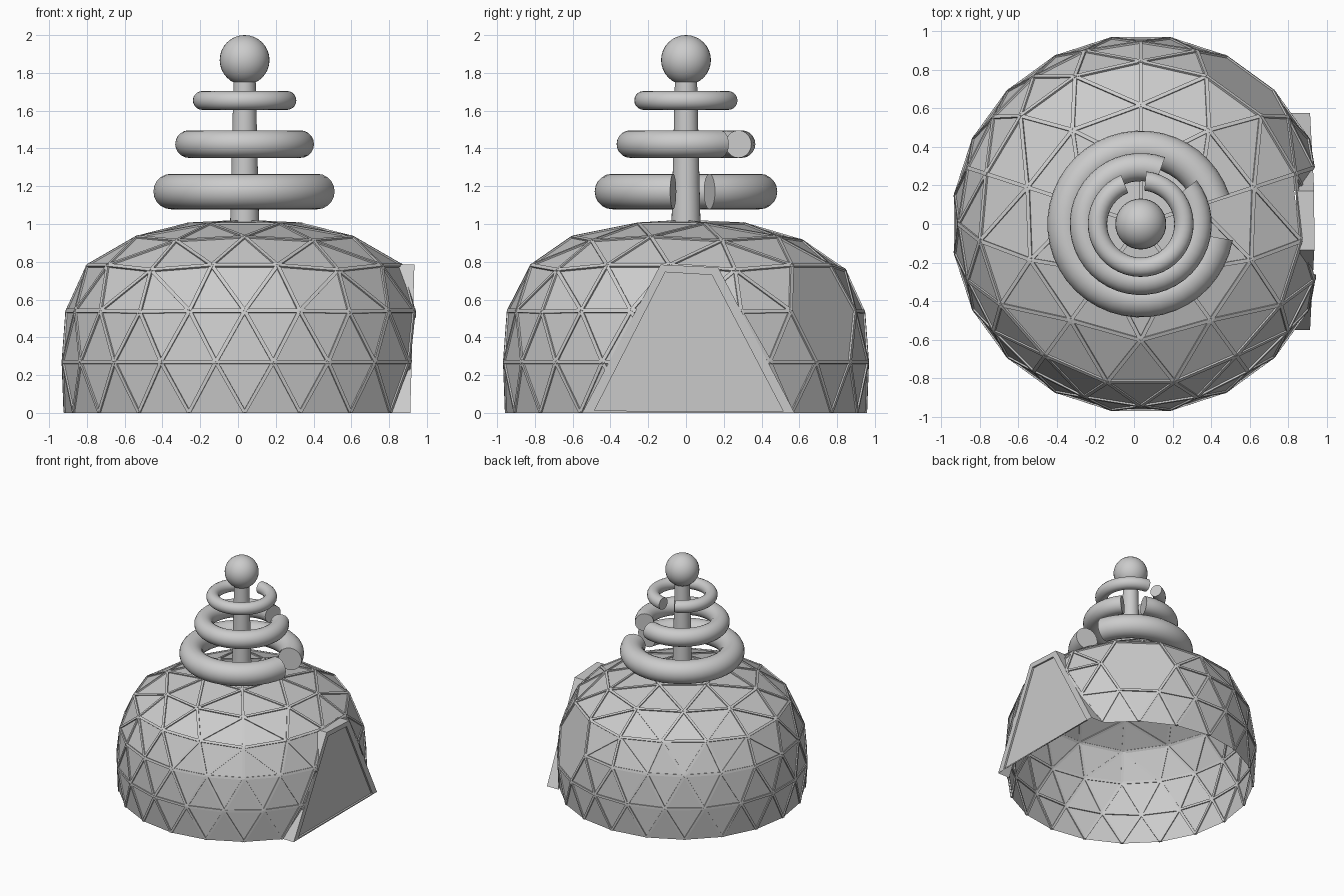
import bpy, bmesh, math
from mathutils import Vector

if "Cube" in bpy.data.objects:
    bpy.data.objects.remove(bpy.data.objects["Cube"])

CX = 0.035  # dome and spire axis


def polar(r, deg, z):
    a = math.radians(deg)
    return Vector((CX + r * math.cos(a), r * math.sin(a), z))


def finish(bm, name, smooth=False):
    bmesh.ops.recalc_face_normals(bm, faces=bm.faces)
    me = bpy.data.meshes.new(name)
    bm.to_mesh(me)
    bm.free()
    ob = bpy.data.objects.new(name, me)
    bpy.context.collection.objects.link(ob)
    if smooth:
        bpy.ops.object.select_all(action='DESELECT')
        bpy.context.view_layer.objects.active = ob
        ob.select_set(True)
        bpy.ops.object.shade_smooth_by_angle(angle=math.radians(40))
    return ob


# Door outline as (y, z), outer frame and inner panel
DOOR_OUT = [(-0.55, 0.0), (-0.135, 0.785), (0.17, 0.77), (0.575, 0.0)]
DOOR_IN = [(-0.485, 0.012), (-0.11, 0.745), (0.137, 0.73), (0.515, 0.008)]


def cut_doorway(bm):
    """Slice along the three upper door edges and delete what lies inside."""
    planes = []
    for (y0, z0), (y1, z1) in zip(DOOR_OUT, DOOR_OUT[1:]):
        planes.append((Vector((0, y0, z0)), Vector((0, z0 - z1, y1 - y0)).normalized()))
    for co, no in planes:
        near = [f for f in bm.faces if all(v.co.x > 0.45 and abs(v.co.y) < 0.85 for v in f.verts)]
        geom = set(near)
        for f in near:
            geom.update(f.edges)
            geom.update(f.verts)
        bmesh.ops.bisect_plane(bm, geom=list(geom), plane_co=co, plane_no=no, dist=1e-5)
    inside = [f for f in bm.faces if f.calc_center_median().x > 0.5 and
              all((f.calc_center_median() - co).dot(no) < 0 for co, no in planes)]
    bmesh.ops.delete(bm, geom=inside, context='FACES')


# Geodesic shell: five-fold cap, ring k holds 5k points (main ridge / between)
bm = bmesh.new()
CAP = {1: ((0.31, 1.0), (0.31, 1.0)), 2: ((0.615, 0.91), (0.60, 0.93)),
       3: ((0.84, 0.755), (0.835, 0.78)), 4: ((0.94, 0.535), (0.94, 0.54))}
rings = {0: [bm.verts.new((CX, 0, 1.015))]}
for k, (main, between) in CAP.items():
    rings[k] = []
    for i in range(5 * k):
        r, z = main if i % k == 0 else between
        rings[k].append(bm.verts.new(polar(r, 90 + 72 * i / k, z)))


def ring(k, i):
    return rings[k][i % len(rings[k])]


for k in range(1, 5):
    for s in range(5):
        for j in range(k):
            o, n = s * k + j, s * (k - 1) + j
            bm.faces.new((ring(k, o), ring(k, o + 1), ring(k - 1, n)))
            if j < k - 1:
                bm.faces.new((ring(k - 1, n), ring(k, o + 1), ring(k - 1, n + 1)))
# Two lower belts of triangles
rings[5] = [bm.verts.new(polar(0.972, 99 + 18 * i, 0.27)) for i in range(20)]
rings[6] = [bm.verts.new(polar(0.95, 90 + 18 * i, 0)) for i in range(20)]
for i in range(20):
    for k in (4, 6):
        bm.faces.new((ring(k, i), ring(k, i + 1), ring(5, i)))
        bm.faces.new((ring(5, i), ring(5, i + 1), ring(k, i + 1)))
# Hexagonal window at 54 degrees
bmesh.ops.dissolve_verts(bm, verts=[rings[4][18]])
bmesh.ops.recalc_face_normals(bm, faces=bm.faces)
bm.normal_update()

# Struts along all shell edges except the ground ring
sb = bmesh.new()
W, OUT, IN = 0.010, 0.008, 0.010
for e in bm.edges:
    if len(e.link_faces) < 2:
        continue
    a, b = (v.co for v in e.verts)
    n = (e.link_faces[0].normal + e.link_faces[1].normal).normalized()
    side = (b - a).normalized().cross(n) * W
    loops = []
    for p in (a, b):
        loop = [p + side + n * OUT, p - side + n * OUT, p - side - n * IN, p + side - n * IN]
        for q in loop:
            q.z = max(q.z, 0)
        loops.append([sb.verts.new(q) for q in loop])
    for i in range(4):
        j = (i + 1) % 4
        sb.faces.new((loops[0][i], loops[0][j], loops[1][j], loops[1][i]))
    for loop in loops:
        sb.faces.new(loop)
sb.normal_update()
cut_doorway(bm)
cut_doorway(sb)
finish(bm, "dome_panels")
finish(sb, "dome_struts")

# Door: side walls, frame face and slightly recessed panel
bm = bmesh.new()


def door_loop(pts, x0, slope):
    return [bm.verts.new((x0 + slope * z, y, z)) for y, z in pts]


loops = [door_loop(DOOR_OUT, 0.80, 0.05), door_loop(DOOR_OUT, 0.912, 0.028),
         door_loop(DOOR_IN, 0.912, 0.028), door_loop(DOOR_IN, 0.897, 0.028)]
for n, (p, q) in enumerate(zip(loops, loops[1:])):
    for i in range(4):
        if n == 0 and i == 3:
            continue  # no floor under the doorway
        j = (i + 1) % 4
        bm.faces.new((p[i], p[j], q[j], q[i]))
bm.faces.new(loops[-1])
finish(bm, "door")

# Spire pole and ball
bm = bmesh.new()
bmesh.ops.create_cone(bm, cap_ends=True, segments=32, radius1=0.077, radius2=0.058, depth=0.8)
bmesh.ops.translate(bm, verts=bm.verts, vec=(CX, 0, 1.39))
finish(bm, "spire_pole", True)
bm = bmesh.new()
bmesh.ops.create_uvsphere(bm, u_segments=32, v_segments=16, radius=0.132)
bmesh.ops.translate(bm, verts=bm.verts, vec=(CX, 0, 1.868))
finish(bm, "spire_ball", True)


# Open rings around the spire: gap runs between two angles
def open_ring(name, major, minor, z, gap_start, gap_end, segs=40, sides=20):
    bm = bmesh.new()
    loops = []
    for i in range(segs + 1):
        deg = gap_end + (gap_start + 360 - gap_end) * i / segs
        loops.append([bm.verts.new(polar(major + minor * math.cos(t), deg, z + minor * math.sin(t)))
                      for t in (2 * math.pi * k / sides for k in range(sides))])
    for p, q in zip(loops, loops[1:]):
        for i in range(sides):
            j = (i + 1) % sides
            bm.faces.new((p[i], p[j], q[j], q[i]))
    bm.faces.new(loops[0])
    bm.faces.new(loops[-1])
    finish(bm, name, True)


open_ring("lower_ring", 0.39, 0.094, 1.172, -10, 18.5)
open_ring("middle_ring", 0.295, 0.073, 1.423, 38, 70)
open_ring("upper_ring", 0.224, 0.05, 1.654, 84, 112)
